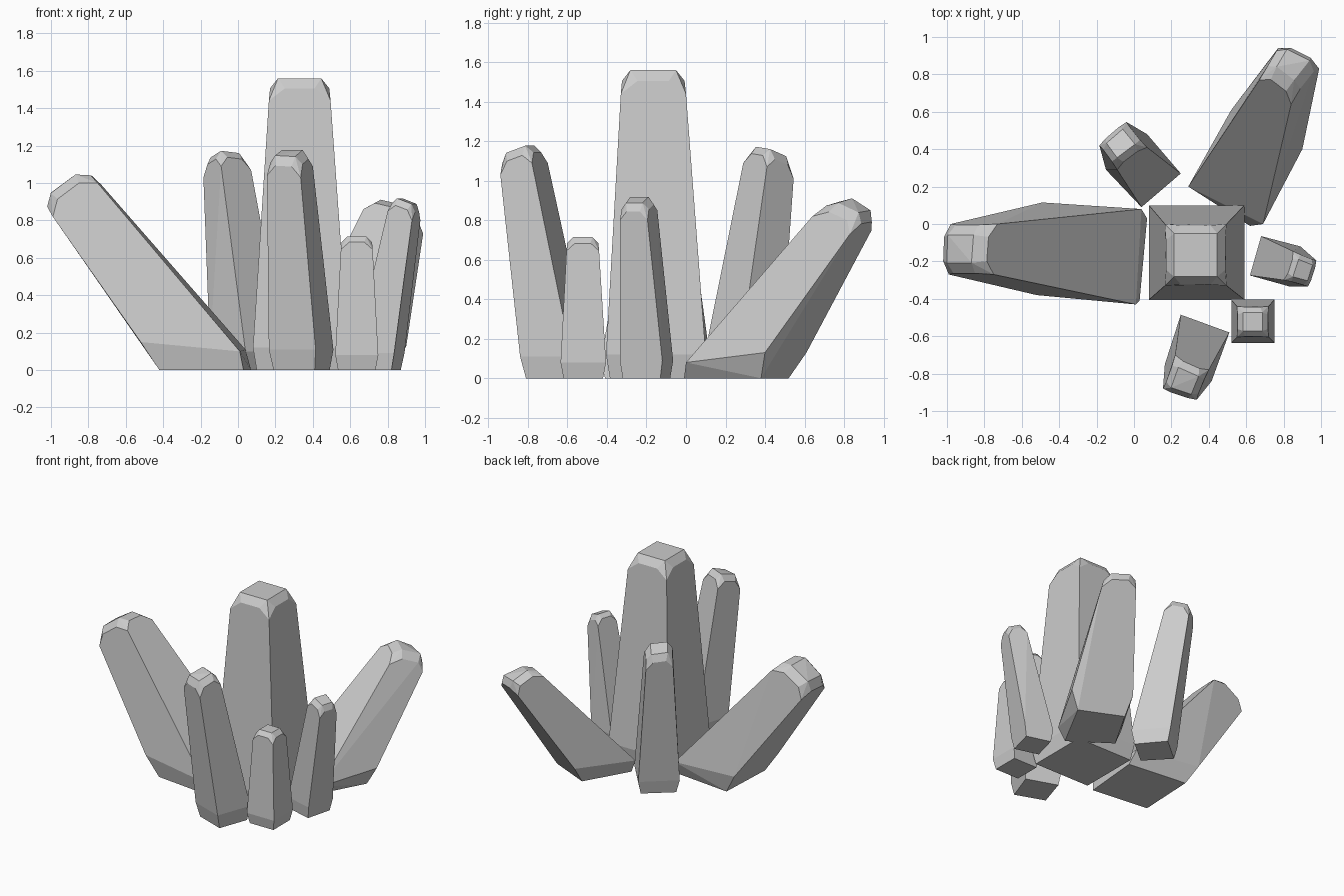
import bpy, bmesh
from math import radians
from mathutils import Vector as V

if "Cube" in bpy.data.objects:
    bpy.data.objects.remove(bpy.data.objects["Cube"])


def crystal(name, foot, base, shoulder, tip, cap=0.6):
    """Square crystal: foot outline on the floor, base and shoulder rings, blunt faceted tip."""
    foot = [V((x, y, 0)) for x, y in foot]
    base = [V(p) for p in base]
    shoulder = [V(p) for p in shoulder]
    mid_base = sum(base, V()) / 4
    mid = sum(shoulder, V()) / 4
    axis = (mid - mid_base).normalized()
    pts = foot + base + shoulder
    for i, p in enumerate(shoulder):
        # each corner splits into two points below the flat cap
        for q in (shoulder[i - 1], shoulder[(i + 1) % 4]):
            pts.append(mid + (p.lerp(q, 0.25) - mid) * 0.96 + axis * tip * 0.55)
        pts.append(mid + (p - mid) * cap + axis * tip)
    bm = bmesh.new()
    for p in pts:
        bm.verts.new(p)
    out = bmesh.ops.convex_hull(bm, input=bm.verts[:])
    junk = [v for v in bm.verts if not v.link_faces]
    bmesh.ops.delete(bm, geom=junk, context='VERTS')
    bmesh.ops.dissolve_limit(bm, angle_limit=radians(4), verts=bm.verts[:], edges=bm.edges[:])
    bmesh.ops.recalc_face_normals(bm, faces=bm.faces[:])
    me = bpy.data.meshes.new(name)
    bm.to_mesh(me)
    bm.free()
    ob = bpy.data.objects.new(name, me)
    bpy.context.collection.objects.link(ob)


def rect(x0, x1, y0, y1, *z):
    return [(x, y, *z) for x, y in ((x0, y0), (x1, y0), (x1, y1), (x0, y1))]


# upright crystals
crystal("centre_crystal", rect(.10, .57, -.385, .08), rect(.08, .59, -.405, .10, .12),
        rect(.165, .495, -.33, .0, 1.44), .12, .7)
crystal("small_front_crystal", rect(.535, .735, -.62, -.42), rect(.52, .75, -.635, -.405, .08),
        rect(.55, .72, -.605, -.44, .645), .07, .6)

# large leaning crystals
crystal("left_crystal",
        [(-.42, -.36), (.03, -.41), (.07, .03), (-.40, .08)],
        [(-.52, -.38, .15), (.01, -.43, .10), (.04, .08, .11), (-.49, .115, .15)],
        [(-.99, -.27, .82), (-.75, -.27, 1.0), (-.73, .0, .99), (-.98, .0, .83)], .11, .55)
crystal("back_right_crystal",
        [(.33, .19), (.62, -.01), (.83, .38), (.52, .52)],
        [(.29, .20, .10), (.69, .0, .08), (.90, .40, .13), (.52, .61, .13)],
        [(.67, .77, .86), (.84, .64, .82), (.99, .83, .73), (.77, .94, .75)], .105, .55)

# slender leaning crystals
crystal("back_left_crystal",
        [(.04, .12), (.22, .27), (.07, .45), (-.12, .29)],
        [(.04, .09, .10), (.25, .27, .10), (.07, .48, .10), (-.15, .29, .10)],
        [(-.09, .29, 1.09), (.07, .41, 1.07), (-.04, .545, 1.01), (-.185, .42, 1.03)], .10)
crystal("front_crystal",
        [(.19, -.73), (.41, -.81), (.49, -.59), (.26, -.51)],
        [(.165, -.75, .11), (.415, -.84, .11), (.51, -.58, .11), (.25, -.485, .11)],
        [(.155, -.88, 1.04), (.335, -.94, 1.03), (.40, -.78, 1.09), (.22, -.70, 1.09)], .10)
crystal("right_crystal",
        [(.64, -.27), (.82, -.32), (.87, -.13), (.69, -.08)],
        [(.62, -.275, .09), (.835, -.335, .09), (.89, -.12, .09), (.68, -.065, .09)],
        [(.80, -.30, .85), (.93, -.335, .80), (.975, -.195, .80), (.85, -.145, .85)], .08)
